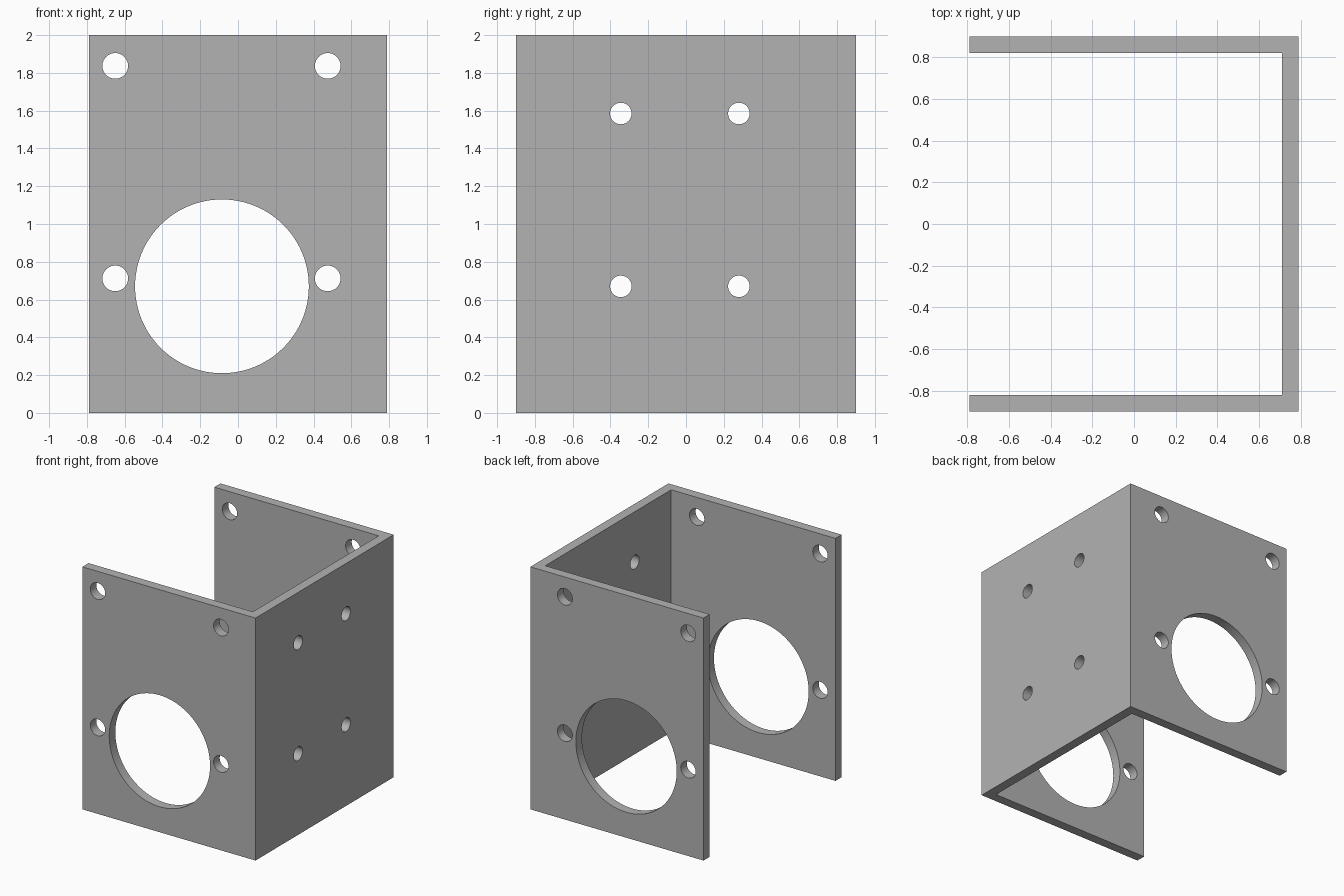
import bpy
import bmesh
from math import pi
from mathutils import Matrix, Vector

default = bpy.data.objects.get("Cube")
if default:
    bpy.data.objects.remove(default, do_unlink=True)

HALF_X, HALF_Y, HEIGHT, WALL = 0.79, 0.90, 2.0, 0.08

grey = bpy.data.materials.new("plain_grey")
grey.use_nodes = True
colour = (0.45, 0.45, 0.45, 1)
grey.diffuse_color = colour
grey.node_tree.nodes["Principled BSDF"].inputs["Base Color"].default_value = colour


def add_object(name, bm):
    bmesh.ops.recalc_face_normals(bm, faces=bm.faces)
    mesh = bpy.data.meshes.new(name)
    bm.to_mesh(mesh)
    bm.free()
    mesh.materials.append(grey)
    obj = bpy.data.objects.new(name, mesh)
    bpy.context.collection.objects.link(obj)
    return obj


def add_drill(bm, centre, radius, depth, axis, sides):
    turn = Matrix.Rotation(pi / 2, 4, axis)
    bmesh.ops.create_cone(bm, cap_ends=True, segments=sides, radius1=radius,
                          radius2=radius, depth=depth,
                          matrix=Matrix.Translation(centre) @ turn)


# U-shaped bracket, open towards -x, extruded upwards
inner_x, inner_y = HALF_X - WALL, HALF_Y - WALL
profile = [(-HALF_X, -HALF_Y), (HALF_X, -HALF_Y), (HALF_X, HALF_Y), (-HALF_X, HALF_Y),
           (-HALF_X, inner_y), (inner_x, inner_y), (inner_x, -inner_y), (-HALF_X, -inner_y)]
bm = bmesh.new()
base = bm.faces.new([bm.verts.new((x, y, 0)) for x, y in profile])
walls = bmesh.ops.extrude_face_region(bm, geom=[base], use_keep_orig=True)
top = [v for v in walls["geom"] if isinstance(v, bmesh.types.BMVert)]
bmesh.ops.translate(bm, verts=top, vec=Vector((0, 0, HEIGHT)))
bracket = add_object("bracket", bm)

# Motor opening and screw holes through the front and back plates,
# plus four mounting holes through the side plate
bm = bmesh.new()
add_drill(bm, (-0.085, 0, 0.67), 0.46, 3, 'X', 96)
for x in (-0.65, 0.475):
    for z in (0.712, 1.837):
        add_drill(bm, (x, 0, z), 0.068, 3, 'X', 40)
for y in (-0.345, 0.28):
    for z in (0.67, 1.585):
        add_drill(bm, (HALF_X, y, z), 0.057, 0.4, 'Y', 40)
drills = add_object("hole_cutters", bm)
drills.hide_render = True
drills.hide_set(True)

cut = bracket.modifiers.new("holes", 'BOOLEAN')
cut.operation = 'DIFFERENCE'
cut.solver = 'EXACT'
cut.object = drills

# Bake the holes, then drop the cutters
bpy.context.view_layer.objects.active = bracket
bracket.select_set(True)
bpy.ops.object.modifier_apply(modifier=cut.name)
bpy.data.objects.remove(drills, do_unlink=True)
bpy.ops.object.shade_smooth_by_angle(angle=pi / 6)
